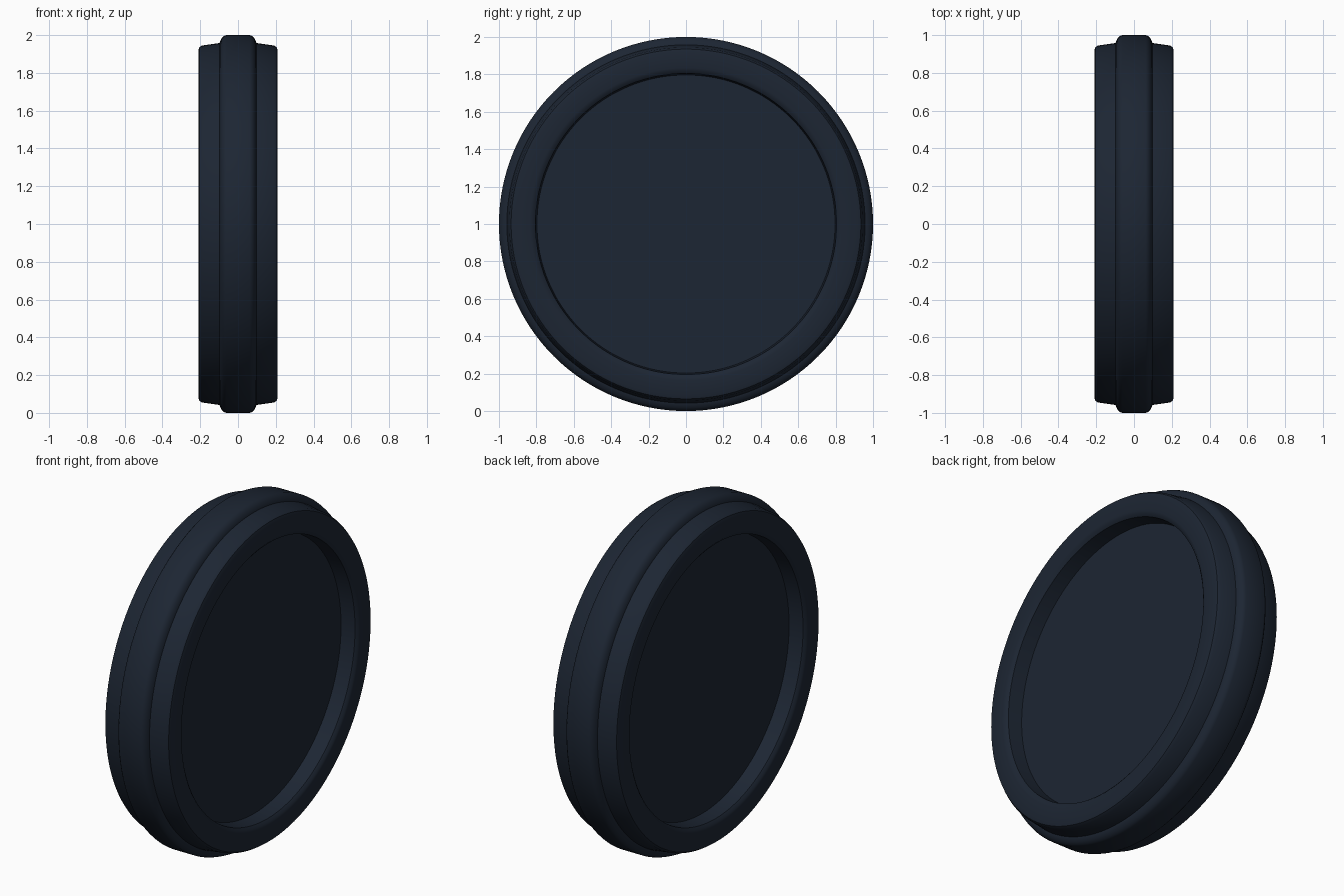
import bpy, bmesh
from math import pi, radians

if "Cube" in bpy.data.objects:
    bpy.data.objects.remove(bpy.data.objects["Cube"])

SEGMENTS = 128

# half profile (x, radius): recessed floor, rim face, shoulder, centre tread rib
half = [(0.11, 0.0), (0.11, 0.797), (0.195, 0.805), (0.207, 0.82),
        (0.21, 0.835), (0.21, 0.918), (0.205, 0.935), (0.19, 0.945),
        (0.097, 0.958), (0.095, 0.967), (0.087, 0.983), (0.075, 0.995),
        (0.062, 1.0)]
profile = half + [(-x, r) for x, r in reversed(half)]

# dark material
dark = bpy.data.materials.new("dark_navy")
dark.diffuse_color = (0.012, 0.019, 0.033, 1)
dark.use_nodes = True
dark.node_tree.nodes["Principled BSDF"].inputs["Base Color"].default_value = dark.diffuse_color

# wheel body: profile revolved about the x axis
bm = bmesh.new()
verts = [bm.verts.new((x, 0, r)) for x, r in profile]
edges = [bm.edges.new(pair) for pair in zip(verts, verts[1:])]
bmesh.ops.spin(bm, geom=verts + edges, cent=(0, 0, 0), axis=(1, 0, 0),
               angle=2 * pi, steps=SEGMENTS)
bmesh.ops.remove_doubles(bm, verts=bm.verts, dist=1e-4)
bmesh.ops.recalc_face_normals(bm, faces=bm.faces)

mesh = bpy.data.meshes.new("wheel")
bm.to_mesh(mesh)
bm.free()
wheel = bpy.data.objects.new("wheel", mesh)
wheel.location.z = 1
mesh.materials.append(dark)
bpy.context.collection.objects.link(wheel)

# smooth shading with crisp creases
bpy.context.view_layer.objects.active = wheel
wheel.select_set(True)
bpy.ops.object.shade_smooth_by_angle(angle=radians(35))
